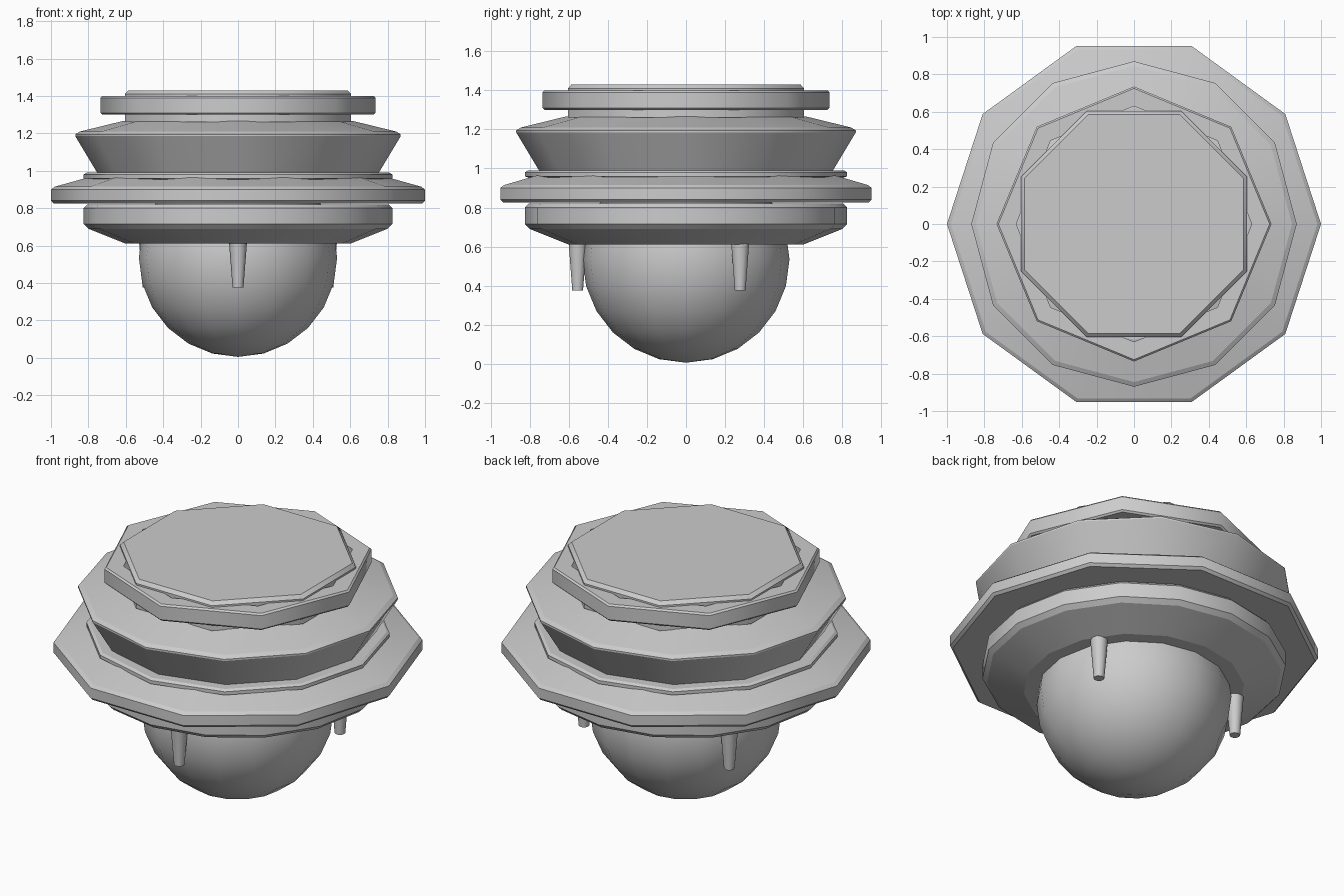
import bpy, bmesh
from math import sin, cos, pi, radians

if "Cube" in bpy.data.objects:
    bpy.data.objects.remove(bpy.data.objects["Cube"])


def lathe(name, sides, profile, turn=0.0, closed=False):
    """Spin an (r, z) profile, listed bottom to top; closed makes a hollow ring."""
    bm = bmesh.new()
    loops = [[bm.verts.new((r * cos(turn + 2 * pi * i / sides),
                            r * sin(turn + 2 * pi * i / sides), z))
              for i in range(sides)] for r, z in profile]
    pairs = list(zip(loops, loops[1:]))
    if closed:
        pairs.append((loops[-1], loops[0]))
    for a, b in pairs:
        for i in range(sides):
            j = (i + 1) % sides
            bm.faces.new((a[i], a[j], b[j], b[i])).smooth = True
    if not closed:
        bm.faces.new(loops[0][::-1])
        bm.faces.new(loops[-1])
    # rims stay crisp, sides blend around
    for ring in loops:
        for i in range(sides):
            bm.edges.get((ring[i], ring[(i + 1) % sides])).smooth = False
    bmesh.ops.recalc_face_normals(bm, faces=bm.faces)
    me = bpy.data.meshes.new(name)
    bm.to_mesh(me)
    bm.free()
    ob = bpy.data.objects.new(name, me)
    bpy.context.collection.objects.link(ob)
    return ob


# round dome underneath
bpy.ops.mesh.primitive_uv_sphere_add(segments=16, ring_count=12, radius=0.53,
                                     location=(0, 0, 0.535))
dome = bpy.context.object
dome.name = "lower_dome"
bpy.ops.object.shade_smooth()

# sixteen-sided base disc
lathe("base_disc", 16, [(0.60, 0.61), (0.80, 0.69), (0.825, 0.715),
                        (0.825, 0.80), (0.805, 0.82)])

# wide ten-sided brim
lathe("wide_brim", 10, [(0.70, 0.825), (0.985, 0.825), (1.0, 0.84), (1.0, 0.90),
                        (0.98, 0.915), (0.80, 0.965), (0.70, 0.965)], closed=True)

# twelve-sided collar and flared bowl
lathe("collar", 12, [(0.80, 0.83), (0.80, 0.95), (0.825, 0.96),
                     (0.825, 0.98), (0.81, 0.99)])
lathe("flared_bowl", 12, [(0.75, 0.985), (0.87, 1.185), (0.87, 1.195),
                          (0.845, 1.21), (0.62, 1.265)])

# octagonal top plug with a loose ring around it
lathe("top_plug", 8, [(0.655, 1.26), (0.655, 1.41), (0.635, 1.43)], turn=pi / 8)
lathe("top_ring", 8, [(0.63, 1.30), (0.725, 1.30), (0.735, 1.31), (0.735, 1.39),
                      (0.725, 1.40), (0.63, 1.40)], closed=True)

# three tapered pegs around the dome
for k in range(3):
    a = radians(-90 + 120 * k)
    peg = lathe(f"peg_{k + 1}", 10, [(0.029, 0.375), (0.05, 0.64)])
    peg.location = (0.555 * cos(a), 0.555 * sin(a), 0)
